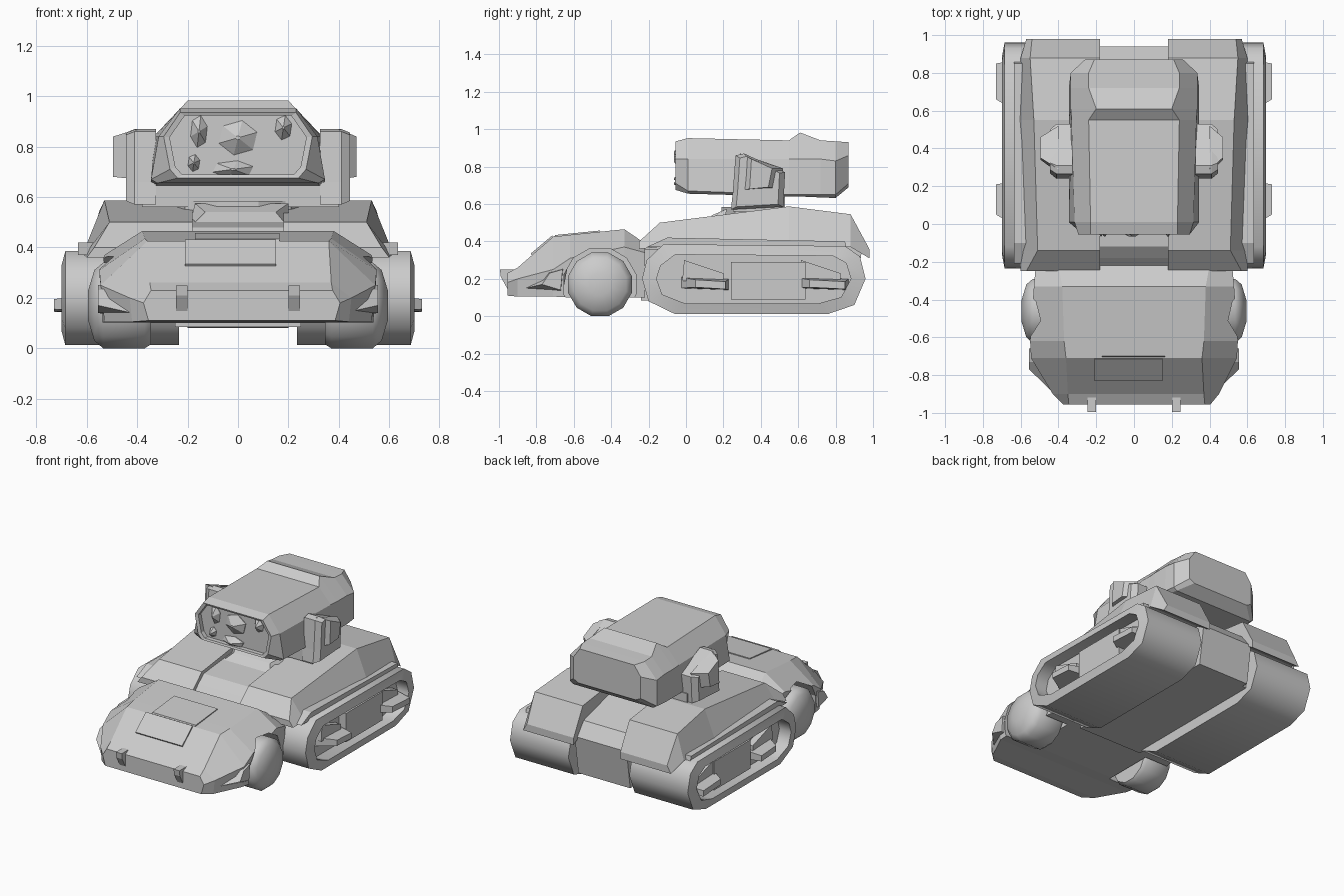
import bpy, bmesh, math

if "Cube" in bpy.data.objects:
    bpy.data.objects.remove(bpy.data.objects["Cube"])


def loft(name, rings, mirror=False, smooth=None):
    """Skin equal-length point rings and cap both ends."""
    bm = bmesh.new()
    vs = [[bm.verts.new(p) for p in r] for r in rings]
    n = len(rings[0])
    for a, b in zip(vs, vs[1:]):
        for i in range(n):
            j = (i + 1) % n
            bm.faces.new((a[i], a[j], b[j], b[i]))
    bm.faces.new(vs[0])
    bm.faces.new(vs[-1])
    bmesh.ops.recalc_face_normals(bm, faces=bm.faces)
    me = bpy.data.meshes.new(name)
    bm.to_mesh(me)
    bm.free()
    ob = bpy.data.objects.new(name, me)
    bpy.context.collection.objects.link(ob)
    if mirror:
        ob.modifiers.new("Mirror", 'MIRROR')
    if smooth:
        bpy.ops.object.select_all(action='DESELECT')
        ob.select_set(True)
        bpy.context.view_layer.objects.active = ob
        bpy.ops.object.shade_smooth_by_angle(angle=math.radians(smooth))
    return ob


def side(profile, x):
    return [(x, y, z) for y, z in profile]


def prism(name, profile, x0, x1, mirror=False):
    """Side-view (y, z) profile extruded along x."""
    return loft(name, [side(profile, x0), side(profile, x1)], mirror)


def box(name, x0, x1, y0, y1, z0, z1, mirror=False):
    return prism(name, [(y0, z0), (y1, z0), (y1, z1), (y0, z1)], x0, x1, mirror)


def section(y, half, cx=0):
    """Symmetric cross-section at y from right-hand (x, z) points, top to bottom."""
    return [(cx + x, y, z) for x, z in half] + [(cx - x, y, z) for x, z in reversed(half)]


def circle(x, y, z, r, n):
    return [(x, y + r * math.cos(2 * math.pi * (i + .5) / n),
             z + r * math.sin(2 * math.pi * (i + .5) / n)) for i in range(n)]


# Tracks with recessed outer sides
track = [(-.235, .2), (-.2, .08), (-.06, .012), (.76, .012), (.9, .06), (.96, .2),
         (.93, .32), (.85, .375), (-.12, .385), (-.21, .3)]
inner = [(.36 + (y - .36) * .87, .2 + (z - .2) * .7) for y, z in track]
loft("track", [side(track, .235), side(track, .685), side(inner, .70), side(inner, .61)],
     True, 50)

# Suspension blocks inside the track recess
box("suspension_block", .6, .665, .24, .64, .09, .29, True)
for y0, y1 in ((-.03, .23), (.58, .87)):
    loft("roller_arm", [side([(y0, .15), (y1, .14), (y1, .20), (y0, .21)], .6),
                        side([(y0 + .08, .155), (y1 - .02, .145), (y1 - .02, .185), (y0 + .08, .195)], .73)],
         True)
    m = (y0 + y1) / 2
    prism("roller_mount", [(m - .12, .19), (m + .1, .17), (m + .1, .23), (m - .11, .3)], .6, .655, True)

# Centre hull between the tracks, lower at the rear
prism("centre_hull", [(-.24, .09), (-.25, .36), (-.18, .43), (-.12, .48), (.5, .54),
                      (.87, .44), (.94, .35), (.90, .08)], -.2, .2)
box("belly", -.25, .25, -.24, .85, .085, .36)

# Side decks over the tracks: y, top z, bottom z, top half-width, bottom half-width
loft("side_deck", [[(.18, y, zt), (xt, y, zt), (xb, y, zb), (.18, y, zb)] for y, zt, zb, xt, xb in (
    (-.25, .40, .36, .57, .60), (-.14, .50, .37, .51, .61), (.55, .587, .39, .53, .61),
    (.88, .545, .37, .55, .60), (.98, .36, .31, .54, .57))], True)
# Thin skirt strip under the deck
prism("skirt_strip", [(-.21, .37), (.86, .36), (.85, .40), (-.1, .42)], .5, .635, True)

# Front cab body
cab = loft("front_cab", [
    section(-.955, [(.36, .23), (.39, .18), (.37, .11)], .015),
    section(-.90, [(.36, .26), (.44, .20), (.43, .105)], .01),
    section(-.71, [(.36, .425), (.545, .25), (.53, .105)]),
    section(-.62, [(.37, .435), (.55, .31), (.54, .10)]),
    section(-.33, [(.38, .465), (.53, .37), (.52, .10)]),
    section(-.22, [(.40, .39), (.52, .34), (.50, .10)])])

# Wheel arches cut from the cab
for s in (-1, 1):
    arch = loft("arch_cutter", [circle(s * .33, -.46, .17, .2, 12), circle(s * .7, -.46, .17, .2, 12)])
    arch.hide_render = True
    arch.hide_viewport = True
    mod = cab.modifiers.new("Arch", 'BOOLEAN')
    mod.operation = 'DIFFERENCE'
    mod.object = arch
    mod.solver = 'EXACT'

# Front wheels
loft("front_wheel", [circle(x, -.46, .17, r, 12) for x, r in
                     ((.345, .16), (.37, .176), (.535, .176), (.57, .145), (.595, .06))], True, 45)

# Hood panel, grille, tow hooks, fender lips
prism("hood_panel", [(-.705, .42), (-.46, .44), (-.46, .458), (-.70, .434)], -.17, .165)
prism("front_grille", [(-.82, .32), (-.71, .415), (-.715, .432), (-.83, .335)], -.21, .15)
prism("tow_hook", [(-.94, .12), (-.99, .21), (-.995, .25), (-.89, .25), (-.93, .2)], .2, .245, True)
loft("fender_lip", [side([(-.90, .14), (-.66, .12), (-.63, .28), (-.74, .25)], .42),
                    side([(-.77, .17), (-.67, .14), (-.66, .25), (-.73, .23)], .555)], True)

# Turret base and yoke
loft("turret_ring", [[(.26 * math.cos(a), .38 + .2 * math.sin(a), z)
                      for a in [math.pi * i / 5 for i in range(10)]] for z in (.48, .585)])
loft("deck_wedge", [[(-.19, .06, .48), (.2, .06, .48), (.2, .2, .50), (-.19, .2, .50)],
                    [(-.13, .14, .54), (.15, .14, .54), (.2, .22, .575), (-.17, .22, .575)]])
box("yoke_base", -.38, .40, .25, .53, .56, .645)
arm = [(.24, .57), (.52, .585), (.53, .77), (.31, .87), (.265, .86), (.25, .66)]
loft("yoke_arm", [side(arm, .325), side(arm, .41),
                  side([(.38 + (y - .38) * .8, .72 + (z - .72) * .9) for y, z in arm], .445)], True)
# Pods outside the yoke, the left one reaching further out
for s, x in ((-1, .495), (1, .47)):
    loft("yoke_pod", [side([(.27, .67), (.5, .68), (.52, .79), (.29, .87)], s * .40),
                      side([(.34, .68), (.44, .69), (.46, .79), (.35, .84)], s * x)])

# Launcher box with recessed front face
front = [(.23, .935), (.295, .84), (.27, .71), (.24, .675)]
recess = [(x * .92, .81 + (z - .81) * .9) for x, z in front]
loft("launcher_box", [
    section(-.02, recess), section(-.05, recess), section(-.055, front),
    section(.01, [(.23, .952), (.315, .84), (.345, .67), (.32, .655)]),
    section(.55, [(.24, .94), (.33, .84), (.345, .65), (.32, .64)]),
    section(.61, [(.20, .982), (.335, .84), (.345, .65), (.32, .64)]),
    section(.72, [(.24, .94), (.335, .84), (.345, .65), (.32, .635)]),
    section(.80, [(.24, .935), (.335, .83), (.335, .65), (.31, .632)]),
    section(.87, [(.21, .93), (.26, .86), (.26, .71), (.22, .69)])])

# Rocket tips in the launcher front: x, z, half-width, half-height
for x, z, w, h in ((-.155, .86, .035, .065), (.18, .875, .035, .05), (0, .835, .08, .07),
                   (-.02, .71, .085, .035), (-.175, .735, .025, .035)):
    dirs = [(math.cos(a), math.sin(a)) for a in [math.pi * (i / 3 + .1) for i in range(6)]]
    loft("rocket_tip", [[(x + w * k * c, y, z + h * k * s) for c, s in dirs]
                        for y, k in ((-.01, 1), (-.025, 1), (-.065, .12))])
